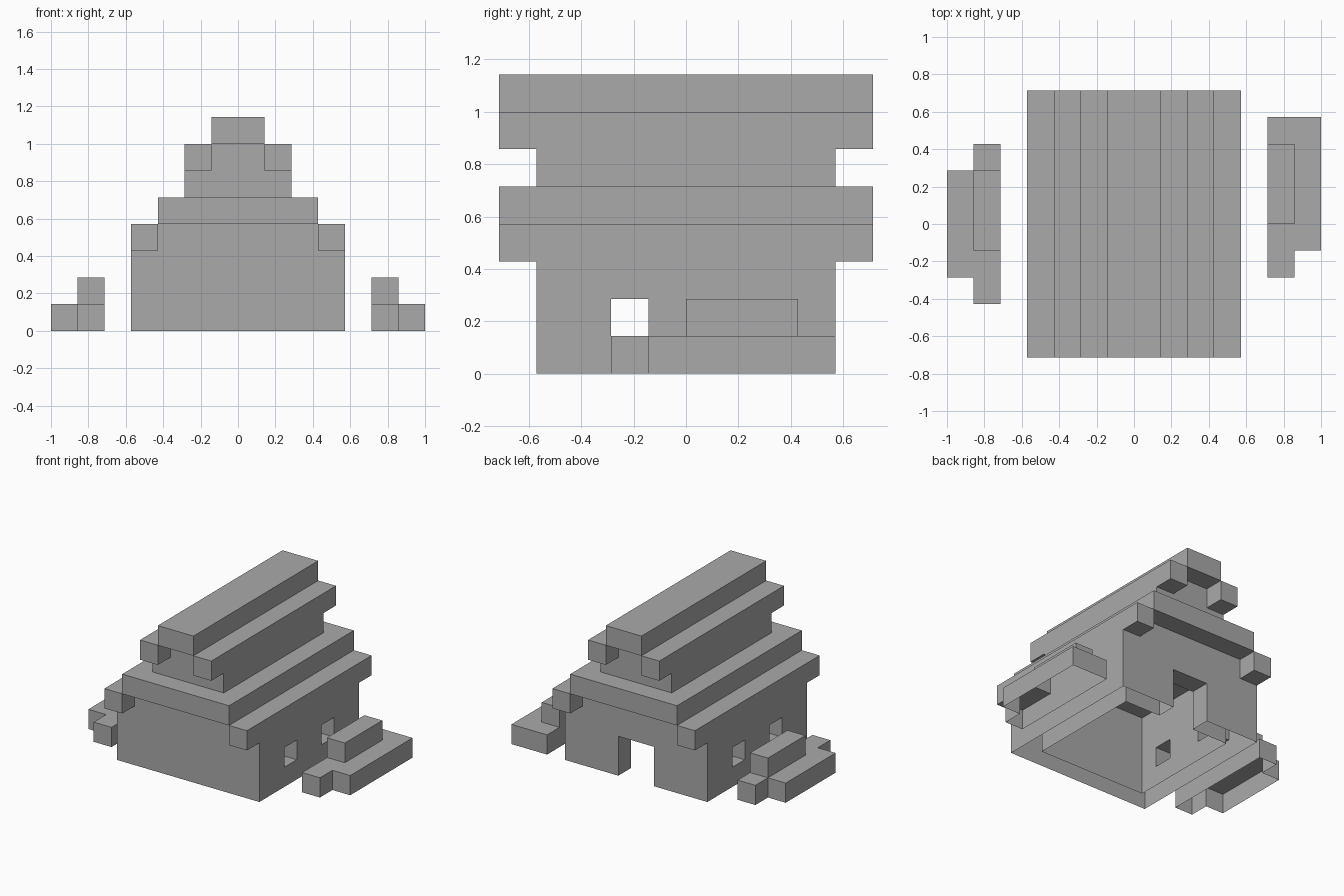
import bpy
import bmesh
from itertools import product
from mathutils import Vector

cube = bpy.data.objects.get("Cube")
if cube:
    bpy.data.objects.remove(cube, do_unlink=True)

UNIT = 1 / 7  # edge of one block

grey = bpy.data.materials.new("stone_grey")
grey.use_nodes = True
colour = (0.4, 0.4, 0.4, 1)
grey.diffuse_color = colour
grey.node_tree.nodes["Principled BSDF"].inputs["Base Color"].default_value = colour


def block(x0, x1, y0, y1, z0, z1):
    """Set of unit cells filling a box."""
    return set(product(range(x0, x1), range(y0, y1), range(z0, z1)))


def both_sides(x0, x1, *rest):
    """A box and its mirror image across x = 0."""
    return block(x0, x1, *rest) | block(-x1, -x0, *rest)


# Walls around a room, with two windows on each side and a doorway at the back
room = block(-3, 3, -3, 3, 0, 4)
windows = both_sides(3, 4, -2, -1, 1, 2) | both_sides(3, 4, 1, 2, 1, 2)
doorway = block(-1, 1, 3, 4, 0, 2)

parts = {
    "walls": block(-4, 4, -4, 4, 0, 4) - room - windows - doorway,
    "lower_eaves": both_sides(3, 4, -5, 5, 3, 4),
    "lower_roof": block(-3, 3, -5, 5, 4, 5),
    "upper_storey": block(-2, 2, -4, 4, 5, 7),
    "upper_eaves": both_sides(1, 2, -5, 5, 6, 7),
    "roof_ridge": block(-1, 1, -5, 5, 7, 8),
    "left_hedge": block(5, 6, -2, 4, 0, 1) | block(6, 7, -1, 4, 0, 1)
    | block(5, 6, 0, 3, 1, 2),
    "right_hedge": block(-6, -5, -3, 3, 0, 1) | block(-7, -6, -2, 2, 0, 1)
    | block(-6, -5, -1, 2, 1, 2),
}
parts["walls"] -= parts["lower_eaves"]
parts["upper_storey"] -= parts["upper_eaves"]
solid = set().union(*parts.values())


def exposed_faces(cell):
    """Corner loops of the cell sides that touch air; the underside on the ground stays open."""
    for axis, step in product(range(3), (-1, 1)):
        beside = list(cell)
        beside[axis] += step
        if tuple(beside) in solid or beside[2] < 0:
            continue
        u, v = (axis + 1) % 3, (axis + 2) % 3
        loop = []
        for a, b in ((0, 0), (1, 0), (1, 1), (0, 1))[::step]:
            corner = Vector(cell)
            corner[axis] += step > 0
            corner[u] += a
            corner[v] += b
            loop.append(corner * UNIT)
        yield loop


def build(name, cells):
    bm = bmesh.new()
    for cell in sorted(cells):
        for loop in exposed_faces(cell):
            bm.faces.new([bm.verts.new(p) for p in loop])
    bmesh.ops.remove_doubles(bm, verts=bm.verts, dist=UNIT / 100)
    # Merge the block sides into large flat faces
    bmesh.ops.dissolve_limit(bm, angle_limit=0.01, verts=bm.verts, edges=bm.edges)
    mesh = bpy.data.meshes.new(name)
    bm.to_mesh(mesh)
    bm.free()
    mesh.materials.append(grey)
    bpy.context.collection.objects.link(bpy.data.objects.new(name, mesh))


for part_name, part_cells in parts.items():
    build(part_name, part_cells)
